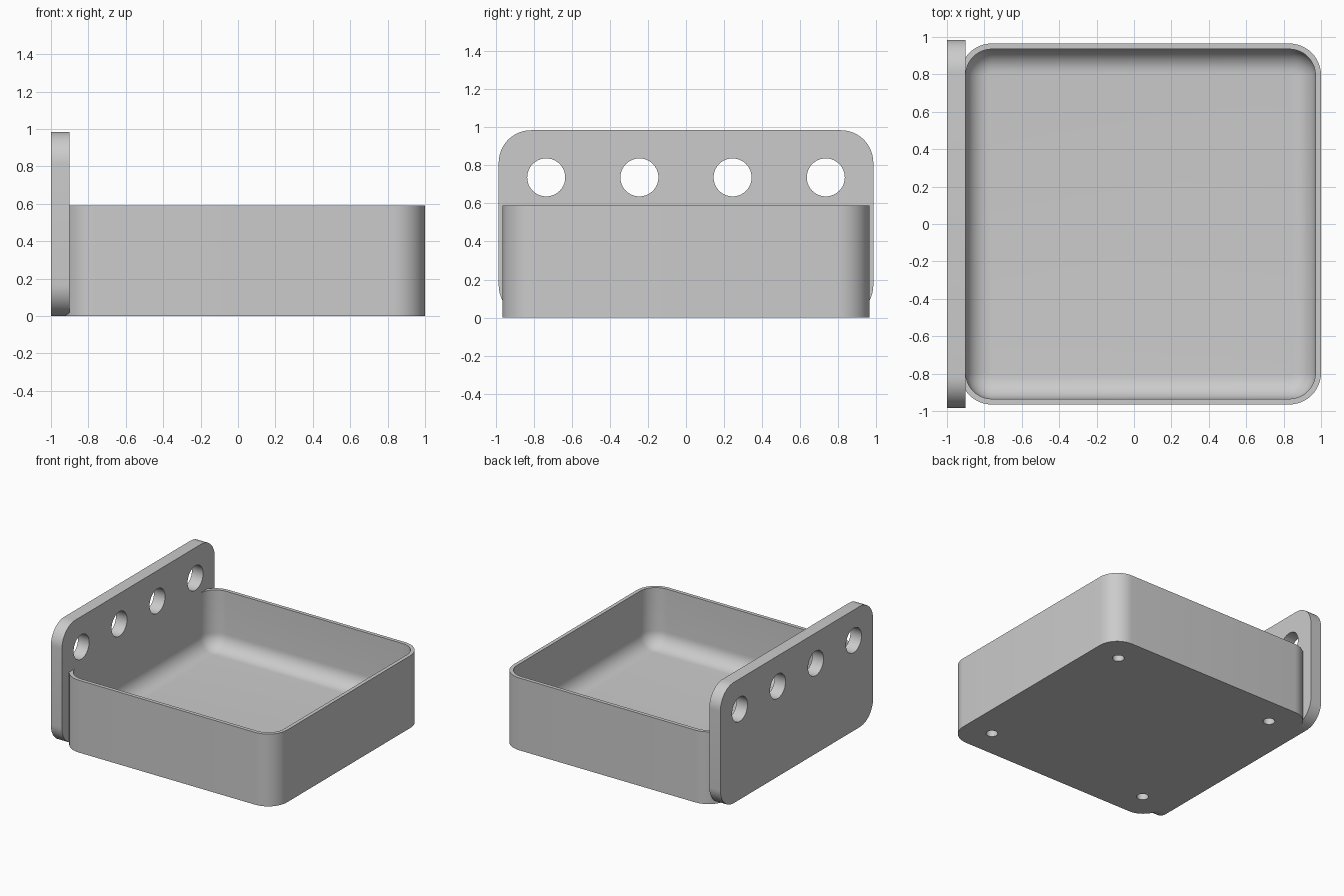
import bpy, bmesh, math
from mathutils import Matrix

if "Cube" in bpy.data.objects:
    bpy.data.objects.remove(bpy.data.objects["Cube"])

grey = bpy.data.materials.new("light_grey")
grey.use_nodes = True
colour = (0.6, 0.6, 0.6, 1)
grey.diffuse_color = colour
grey.node_tree.nodes["Principled BSDF"].inputs["Base Color"].default_value = colour

CX, HALF, HEIGHT, WALL, RADIUS = 0.035, 0.965, 0.59, 0.03, 0.17
FLOOR, FILLET = 0.115, 0.125


def rounded_rect(w, h, r, steps=12):
    """Outline of a rounded rectangle with half sizes w, h."""
    pts = []
    for k, (sx, sy) in enumerate([(1, 1), (-1, 1), (-1, -1), (1, -1)]):
        for i in range(steps + 1):
            a = math.pi / 2 * (k + i / steps)
            pts.append((sx * (w - r) + r * math.cos(a), sy * (h - r) + r * math.sin(a)))
    return pts


def loft(name, rings):
    """Skin a stack of equal outlines and cap both ends."""
    bm = bmesh.new()
    loops = [[bm.verts.new(p) for p in ring] for ring in rings]
    n = len(loops[0])
    for a, b in zip(loops, loops[1:]):
        for i in range(n):
            j = (i + 1) % n
            bm.faces.new((a[i], a[j], b[j], b[i]))
    bm.faces.new(loops[0][::-1])
    bm.faces.new(loops[-1])
    bmesh.ops.recalc_face_normals(bm, faces=bm.faces)
    return add_object(name, bm)


def add_object(name, bm):
    mesh = bpy.data.meshes.new(name)
    bm.to_mesh(mesh)
    bm.free()
    mesh.materials.append(grey)
    ob = bpy.data.objects.new(name, mesh)
    bpy.context.collection.objects.link(ob)
    return ob


def cylinders(name, spots, radius, depth, turn=Matrix()):
    bm = bmesh.new()
    for spot in spots:
        bmesh.ops.create_cone(bm, cap_ends=True, segments=40, radius1=radius,
                              radius2=radius, depth=depth,
                              matrix=Matrix.Translation(spot) @ turn)
    return add_object(name, bm)


def combine(target, other, operation):
    bpy.context.view_layer.objects.active = target
    mod = target.modifiers.new("combine", "BOOLEAN")
    mod.operation, mod.solver, mod.object = operation, "EXACT", other
    bpy.ops.object.modifier_apply(modifier=mod.name)
    bpy.data.objects.remove(other)


def tray_ring(inset, z):
    size = HALF - inset
    return [(CX + x, y, z) for x, y in rounded_rect(size, size, RADIUS - inset)]


# Tray: outer wall, rim, inner wall, then a fillet running into the floor
rings = [tray_ring(0, 0), tray_ring(0, HEIGHT), tray_ring(WALL, HEIGHT)]
for i in range(11):
    a = math.pi / 2 * i / 10
    rings.append(tray_ring(WALL + FILLET * (1 - math.cos(a)),
                           FLOOR + FILLET * (1 - math.sin(a))))
tray = loft("tray", rings)

# Mounting plate with four round holes
H = 0.4925
outline = rounded_rect(0.985, H, RADIUS)
plate = loft("mounting_plate", [[(x, y, z + H) for y, z in outline] for x in (-1, -0.9)])
holes = cylinders("plate_holes", [(-0.95, 0.49 * k, 0.737) for k in (-1.5, -0.5, 0.5, 1.5)],
                  0.1, 0.4, Matrix.Rotation(math.pi / 2, 4, "Y"))
combine(plate, holes, "DIFFERENCE")
combine(tray, plate, "UNION")

# Blind sockets under the tray
sockets = cylinders("sockets", [(CX + 0.735 * sx, 0.735 * sy, 0)
                                for sx in (-1, 1) for sy in (-1, 1)], 0.044, 0.12)
combine(tray, sockets, "DIFFERENCE")

tray.name = "wall_tray"
tray.select_set(True)
bpy.context.view_layer.objects.active = tray
bpy.ops.object.shade_smooth_by_angle(angle=math.radians(30))
